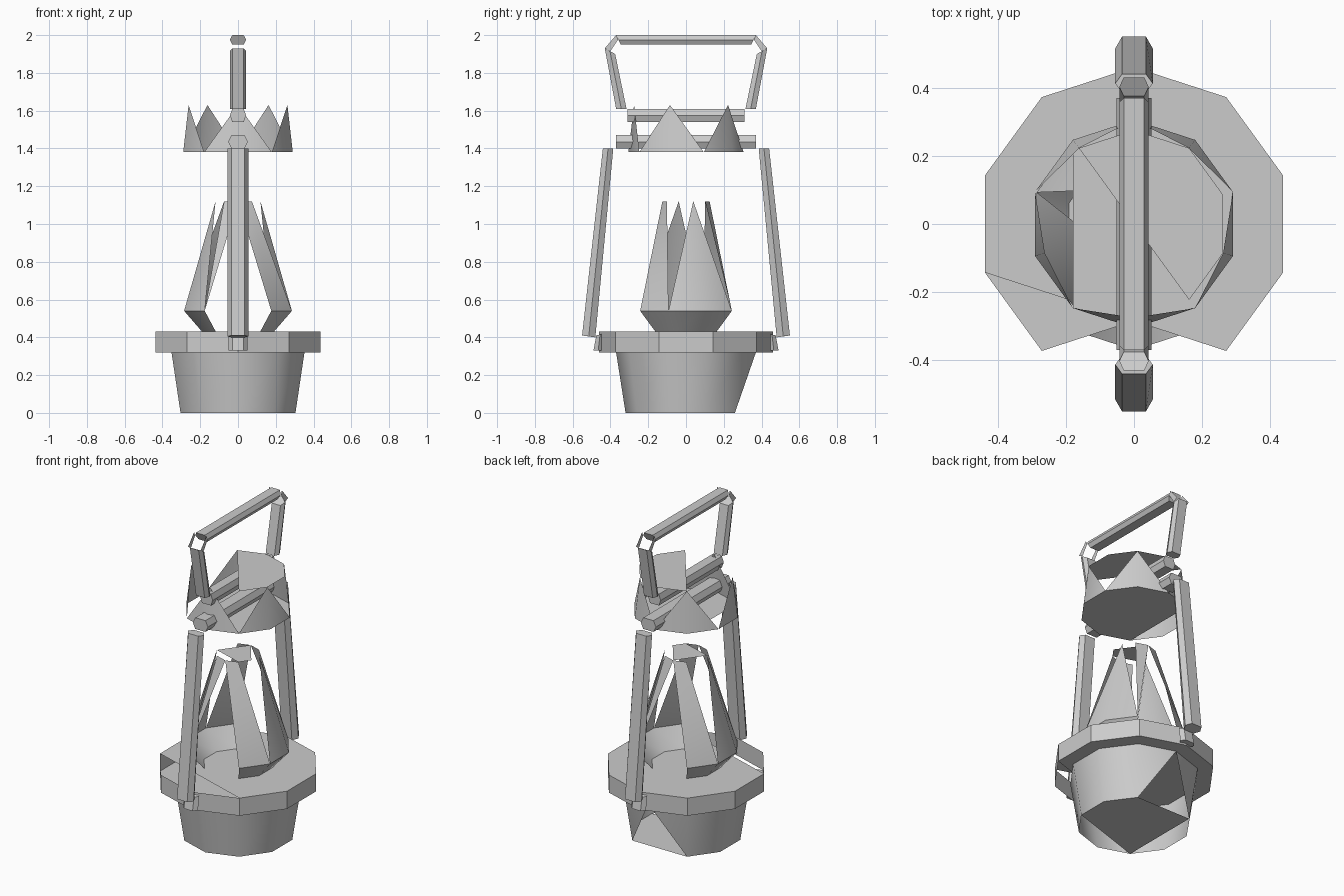
import bpy, math

if "Cube" in bpy.data.objects:
    bpy.data.objects.remove(bpy.data.objects["Cube"])

N = 10


def mesh_object(name, verts, faces, smooth=False):
    me = bpy.data.meshes.new(name)
    me.from_pydata(verts, [], faces)
    me.update()
    ob = bpy.data.objects.new(name, me)
    bpy.context.collection.objects.link(ob)
    if smooth:
        bpy.ops.object.select_all(action='DESELECT')
        ob.select_set(True)
        bpy.context.view_layer.objects.active = ob
        bpy.ops.object.shade_smooth_by_angle(angle=math.radians(40))
    return ob


def rings(profile):
    """Ten-sided rings; vertex (ring r, side i) has index r*N+i."""
    out = []
    for rad, z in profile:
        for i in range(N):
            a = math.radians(18 + 36 * i)
            out.append((rad * math.cos(a), rad * math.sin(a), z))
    return out


def v(ring, i):
    return ring * N + i % N


def cap(ring, sides, up=True):
    f = [v(ring, i) for i in sides]
    return f if up else f[::-1]


def wall(ring, i):
    return [v(ring, i), v(ring, i + 1), v(ring + 1, i + 1), v(ring + 1, i)]


def spike(ring, i):
    """Two triangles rising from three lower vertices to one tip."""
    tip = v(ring + 1, i)
    return [[v(ring, i - 1), v(ring, i), tip], [v(ring, i), v(ring, i + 1), tip]]


# base bowl, with the broken corner at the back
faces = [wall(0, i) for i in range(N) if i not in (1, 2)]
faces += [[v(0, 1), v(1, 2), v(1, 1)], [v(0, 3), v(1, 3), v(1, 2)]]
faces.append(cap(0, [9, 0, 1, 3, 6], False))
mesh_object("base_bowl", rings([(0.32, 0), (0.37, 0.32)]), faces, True)

# wide rim, both faces partly open at the front
faces = [wall(0, i) for i in range(N)]
faces.append(cap(1, [8, 9, 0, 1, 2, 3, 4, 5]))
faces.append(cap(0, [9, 0, 1, 2, 3, 4, 5, 6], False))
mesh_object("base_rim", rings([(0.46, 0.32), (0.46, 0.43)]), faces)

# lamp glass made of tall shards, repeated by half a turn
faces = []
for s in (0, 5):
    faces += [wall(0, s + k) for k in (-2, -1, 0)]
    faces += spike(1, s)
    faces.append([v(1, s + 8), v(1, s + 9), v(2, s + 8)])
    faces.append([v(1, s + 8), v(2, s + 8), v(2, s + 7)])
    faces.append([v(1, s + 1), v(2, s + 2), v(2, s + 1)])
faces.append(cap(2, [8, 9, 2, 5]))
mesh_object("lamp_glass", rings([(0.20, 0.43), (0.30, 0.54), (0.125, 1.12)]), faces, True)

# crown-like hood with five points and half a lid
faces = []
for i in (1, 3, 5, 7, 9):
    faces += spike(0, i)
faces.append(cap(1, [8, 9, 0, 1, 2, 3]))
faces.append(cap(0, [6, 7, 8, 9, 0, 1, 2, 3], False))
mesh_object("hood", rings([(0.305, 1.38), (0.275, 1.63)]), faces, True)


def beam(name, sections, a, b, sy=1):
    """Six-sided bar through sections of (outer y, outer z, inner y, inner z)."""
    verts, faces = [], []
    for yo, zo, yi, zi in sections:
        ym, zm = (yo + yi) / 2, (zo + zi) / 2
        verts += [(-a, sy * yo, zo), (a, sy * yo, zo), (b, sy * ym, zm),
                  (a, sy * yi, zi), (-a, sy * yi, zi), (-b, sy * ym, zm)]
    for k in range(len(sections) - 1):
        for i in range(6):
            j = (i + 1) % 6
            faces.append([k * 6 + i, k * 6 + j, k * 6 + 6 + j, k * 6 + 6 + i])
    end = len(verts) - 6
    faces += [list(range(6))[::-1], list(range(end, end + 6))]
    mesh_object(name, verts, faces)


for side, sy in (("front", -1), ("back", 1)):
    # leaning posts, their feet, and the handle sides
    beam(side + "_post", [(0.55, 0.41, 0.48, 0.40), (0.44, 1.40, 0.385, 1.40)], 0.035, 0.055, sy)
    beam(side + "_foot", [(0.49, 0.33, 0.44, 0.33), (0.475, 0.41, 0.435, 0.42)], 0.03, 0.05, sy)
    beam(side + "_handle_side", [(0.37, 1.61, 0.315, 1.61), (0.43, 1.93, 0.375, 1.90)],
         0.03, 0.043, sy)

# cross bars and handle grip
beam("lower_cross_bar", [(-0.37, 1.47, -0.37, 1.40), (0.37, 1.47, 0.37, 1.40)], 0.035, 0.052)
beam("upper_cross_bar", [(-0.31, 1.61, -0.31, 1.54), (0.31, 1.61, 0.31, 1.54)], 0.03, 0.043)
beam("handle_grip", [(-0.37, 2.0, -0.345, 1.95), (0.37, 2.0, 0.345, 1.95)], 0.03, 0.043)
for sy, side in ((-1, "front"), (1, "back")):
    # small corner plates joining the grip to the handle sides
    mesh_object(side + "_handle_corner",
                [(x, sy * y, z) for x in (-0.043, 0.043) for y, z in
                 ((0.36, 1.975), (0.37, 2.0), (0.43, 1.93), (0.40, 1.915))],
                [[0, 1, 2, 3], [4, 5, 6, 7]])
